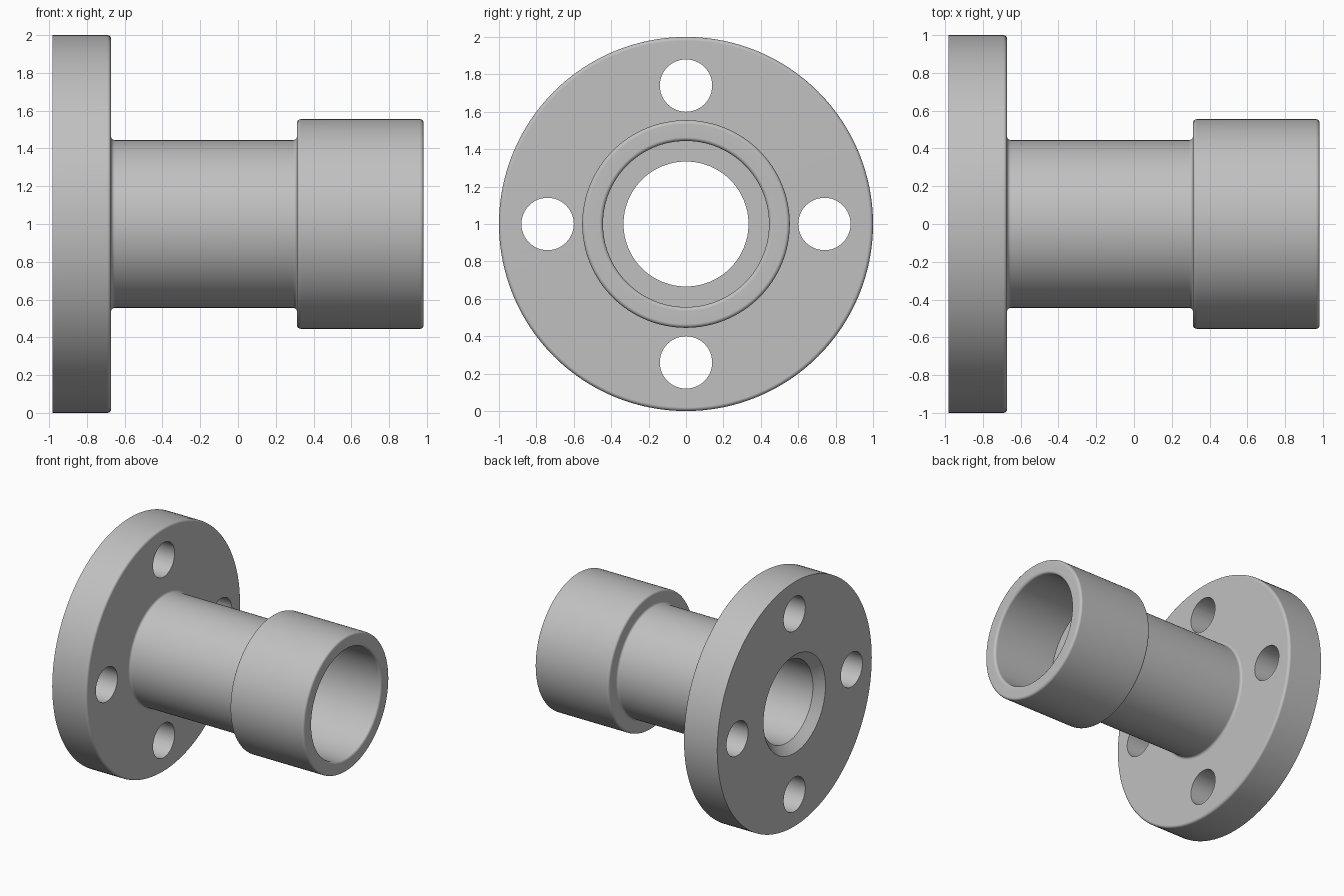
import bpy, bmesh, math
from mathutils import Vector, Matrix

cube = bpy.data.objects.get("Cube")
if cube:
    bpy.data.objects.remove(cube, do_unlink=True)

# Main sizes: positions along the x axis and radii about it
END = 0.983
FLANGE_X, COLLAR_X, SOCKET_X = -0.672, 0.312, 0.427
FLANGE_R, NECK_R, COLLAR_R = 1.0, 0.444, 0.555
BORE_R, SOCKET_R = 0.334, 0.444
CHAMFER, ROUND = 0.067, 0.02
BOLT_R, BOLT_CIRCLE = 0.14, 0.74
SIDES = 128

steel = bpy.data.materials.new("plain grey steel")
steel.use_nodes = True
grey = (0.53, 0.53, 0.53, 1)
steel.diffuse_color = grey
steel.node_tree.nodes["Principled BSDF"].inputs["Base Color"].default_value = grey


def rounded(points, steps=4):
    """Closed (x, radius) outline with arcs at corners that have a rounding radius."""
    out = []
    for i, (x, r, rad) in enumerate(points):
        p = Vector((x, r))
        if not rad:
            out.append(p)
            continue
        a = (Vector(points[i - 1][:2]) - p).normalized()
        b = (Vector(points[(i + 1) % len(points)][:2]) - p).normalized()
        centre = p + (a + b) * rad
        for k in range(steps + 1):
            t = math.pi / 2 * k / steps
            out.append(centre - b * rad * math.cos(t) - a * rad * math.sin(t))
    return out


def lathe(name, outline):
    """Revolve a closed outline around the x axis."""
    bm = bmesh.new()
    rings = []
    for s in range(SIDES):
        t = 2 * math.pi * s / SIDES
        rings.append([bm.verts.new((p.x, p.y * math.sin(t), 1 + p.y * math.cos(t)))
                      for p in outline])
    n = len(outline)
    for s in range(SIDES):
        a, b = rings[s], rings[(s + 1) % SIDES]
        for i in range(n):
            j = (i + 1) % n
            bm.faces.new((a[i], a[j], b[j], b[i]))
    bmesh.ops.recalc_face_normals(bm, faces=bm.faces)
    mesh = bpy.data.meshes.new(name)
    bm.to_mesh(mesh)
    bm.free()
    obj = bpy.data.objects.new(name, mesh)
    bpy.context.collection.objects.link(obj)
    mesh.materials.append(steel)
    return obj


# Flange, neck and socket collar in one turned body
body = lathe("flanged_pipe_adapter", rounded([
    (-END, BORE_R + CHAMFER, 0),
    (-END, FLANGE_R, 0),
    (FLANGE_X, FLANGE_R, ROUND),
    (FLANGE_X, NECK_R, ROUND),
    (COLLAR_X, NECK_R, ROUND),
    (COLLAR_X, COLLAR_R, ROUND),
    (END, COLLAR_R, ROUND),
    (END, SOCKET_R, ROUND),
    (SOCKET_X, SOCKET_R, 0),
    (SOCKET_X, BORE_R, 0),
    (-END + CHAMFER, BORE_R, 0),
]))

# Four bolt holes through the flange
bm = bmesh.new()
for k in range(4):
    t = math.pi / 2 * k
    place = Matrix.Translation((-0.83, BOLT_CIRCLE * math.sin(t), 1 + BOLT_CIRCLE * math.cos(t)))
    bmesh.ops.create_cone(bm, cap_ends=True, segments=48, radius1=BOLT_R, radius2=BOLT_R,
                          depth=0.5, matrix=place @ Matrix.Rotation(math.pi / 2, 4, "Y"))
mesh = bpy.data.meshes.new("bolt_hole_cutters")
bm.to_mesh(mesh)
bm.free()
mesh.materials.append(steel)
cutter = bpy.data.objects.new("bolt_hole_cutters", mesh)
bpy.context.collection.objects.link(cutter)
cutter.hide_render = True

holes = body.modifiers.new("bolt holes", "BOOLEAN")
holes.operation = "DIFFERENCE"
holes.solver = "EXACT"
holes.object = cutter
for o in bpy.context.selected_objects:
    o.select_set(False)
body.select_set(True)
bpy.context.view_layer.objects.active = body
bpy.ops.object.modifier_apply(modifier=holes.name)
bpy.data.objects.remove(cutter, do_unlink=True)

# Smooth round surfaces, crisp edges, flat faces kept flat
bpy.ops.object.shade_smooth_by_angle(angle=math.radians(30))
flat = body.modifiers.new("weighted normals", "WEIGHTED_NORMAL")
flat.keep_sharp = True
